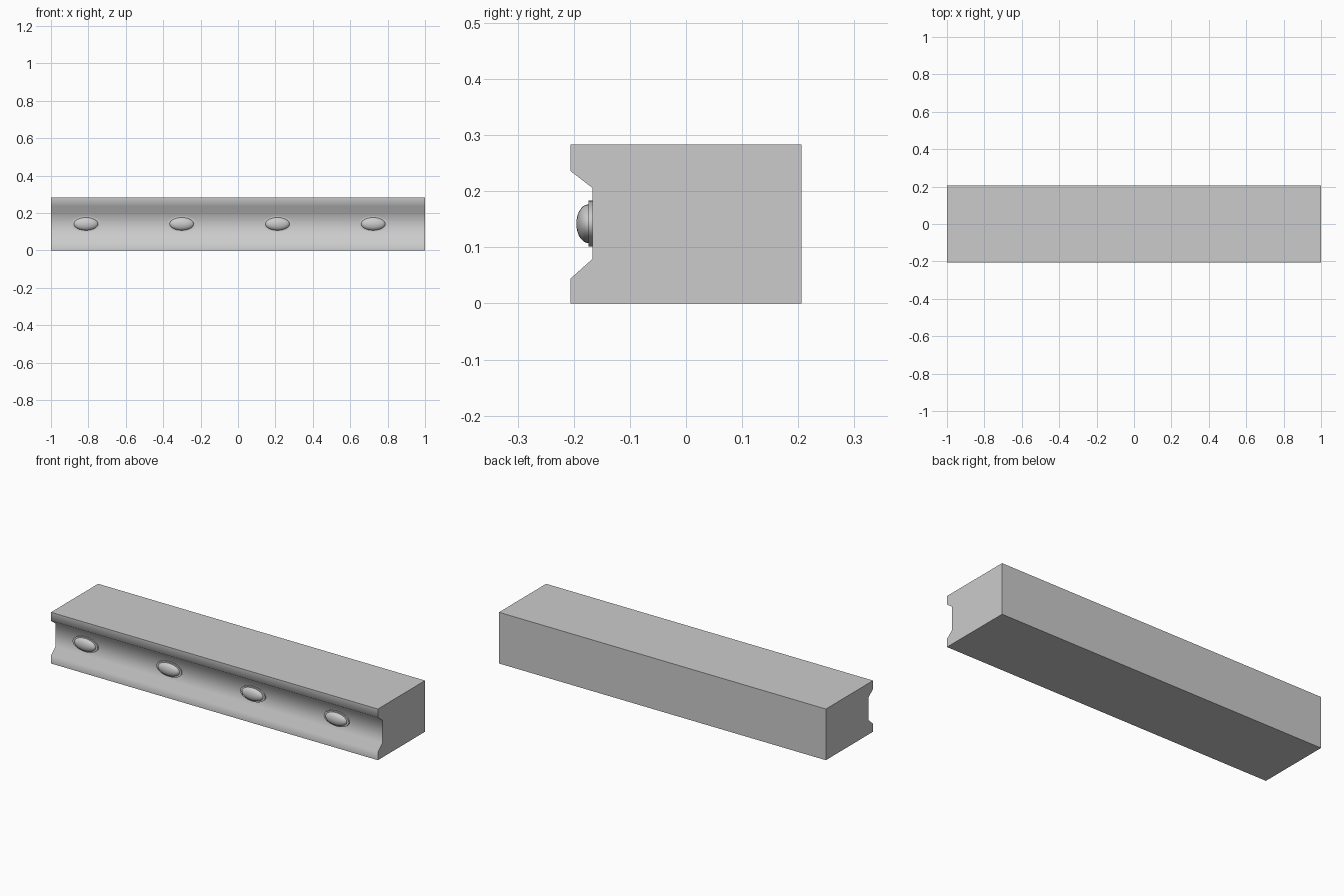
import bpy, bmesh
from math import sin, cos, pi, radians

if "Cube" in bpy.data.objects:
    bpy.data.objects.remove(bpy.data.objects["Cube"])


def make_object(name, bm, angle):
    bmesh.ops.recalc_face_normals(bm, faces=bm.faces)
    mesh = bpy.data.meshes.new(name)
    bm.to_mesh(mesh)
    bm.free()
    ob = bpy.data.objects.new(name, mesh)
    bpy.context.collection.objects.link(ob)
    bpy.ops.object.select_all(action='DESELECT')
    ob.select_set(True)
    bpy.context.view_layer.objects.active = ob
    bpy.ops.object.shade_smooth_by_angle(angle=radians(angle))
    return ob


# Beam: grooved side profile (y, z) extruded along x
profile = [(-0.206, 0), (0.206, 0), (0.206, 0.283), (-0.206, 0.283),
           (-0.206, 0.236), (-0.167, 0.206), (-0.167, 0.079), (-0.206, 0.044)]
bm = bmesh.new()
face = bm.faces.new([bm.verts.new((-1, y, z)) for y, z in profile])
ext = bmesh.ops.extrude_face_region(bm, geom=[face], use_keep_orig=True)
verts = [v for v in ext['geom'] if isinstance(v, bmesh.types.BMVert)]
bmesh.ops.translate(bm, verts=verts, vec=(2, 0, 0))
make_object("beam", bm, 60)


# Stud: oval rim with a domed cap, lathed around the y axis
def stud(name, x, z=0.142, sides=32, rings=7):
    outline = [(1.0, -0.160), (1.0, -0.174), (0.84, -0.174)]
    for i in range(1, rings):
        a = i / rings * pi / 2
        outline.append((0.84 * cos(a), -0.174 - 0.0215 * sin(a)))
    bm = bmesh.new()
    loops = [[bm.verts.new((x + 0.077 * r * cos(2 * pi * k / sides), y,
                            z + 0.041 * r * sin(2 * pi * k / sides)))
              for k in range(sides)] for r, y in outline]
    for a, b in zip(loops, loops[1:]):
        for k in range(sides):
            n = (k + 1) % sides
            bm.faces.new((a[k], a[n], b[n], b[k]))
    tip = bm.verts.new((x, -0.1955, z))
    for k in range(sides):
        bm.faces.new((loops[-1][k], loops[-1][(k + 1) % sides], tip))
    bm.faces.new(loops[0])
    make_object(name, bm, 40)


for i in range(4):
    stud(f"stud_{i + 1}", -0.813 + i * 0.512)
